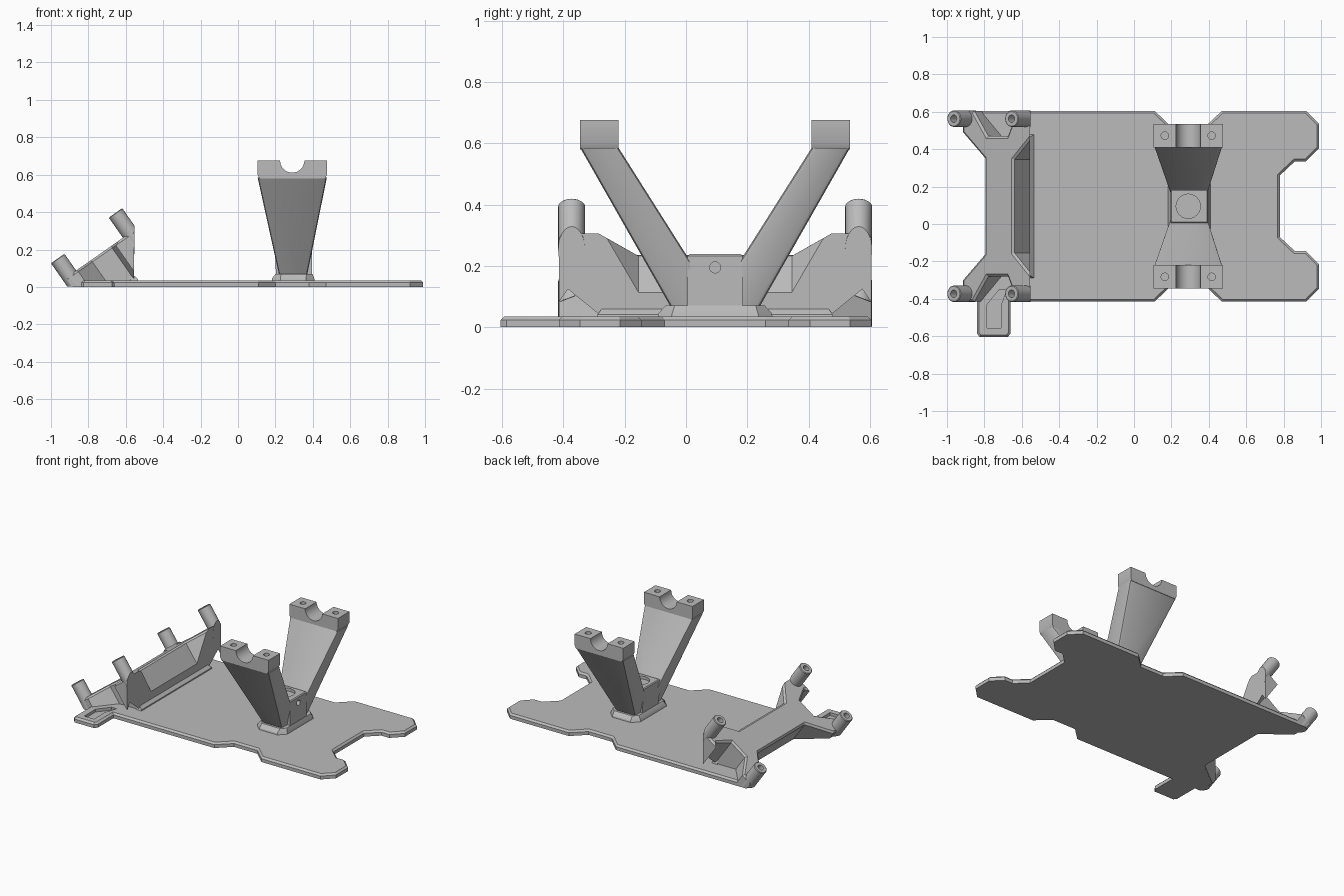
import bpy, bmesh, math
from mathutils import Vector

if "Cube" in bpy.data.objects:
    bpy.data.objects.remove(bpy.data.objects["Cube"])

GREY = (0.5, 0.5, 0.5, 1)
mat = bpy.data.materials.new("grey plastic")
mat.use_nodes = True
mat.diffuse_color = GREY
mat.node_tree.nodes["Principled BSDF"].inputs["Base Color"].default_value = GREY

MID = 0.095            # y of the mirror plane
WALL = -0.555          # x of the bracket's upright face
THICK = 0.035          # plate thickness
UP = Vector((-0.573, 0, 0.819))   # normal of the sloped bracket


def finish(bm, name):
    bmesh.ops.recalc_face_normals(bm, faces=bm.faces)
    me = bpy.data.meshes.new(name)
    bm.to_mesh(me)
    bm.free()
    me.materials.append(mat)
    ob = bpy.data.objects.new(name, me)
    bpy.context.collection.objects.link(ob)
    return ob


def loft(rings, bevel=0):
    """Closed solid through rings of equal point count."""
    bm = bmesh.new()
    loops = [[bm.verts.new(p) for p in r] for r in rings]
    for a, b in zip(loops, loops[1:]):
        for i in range(len(a)):
            j = (i + 1) % len(a)
            bm.faces.new((a[i], a[j], b[j], b[i]))
    bm.faces.new(loops[0])
    top = bm.faces.new(loops[-1])
    bmesh.ops.recalc_face_normals(bm, faces=bm.faces)
    if bevel:
        bmesh.ops.bevel(bm, geom=list(top.edges), offset=bevel, segments=1,
                        affect='EDGES', profile=0.5)
    return bm


def clip(bm, co, normal):
    geom = bm.verts[:] + bm.edges[:] + bm.faces[:]
    bmesh.ops.bisect_plane(bm, geom=geom, plane_co=co, plane_no=normal, clear_outer=True)
    bmesh.ops.holes_fill(bm, edges=[e for e in bm.edges if e.is_boundary], sides=0)


def flat(points, z):
    return [(x, y, z) for x, y in points]


def rect(x0, x1, y0, y1, z):
    return [(x0, y0, z), (x1, y0, z), (x1, y1, z), (x0, y1, z)]


def circle(center, axis, r, n=24):
    axis = Vector(axis).normalized()
    u = Vector((0, 1, 0)) if abs(axis.y) < 0.9 else Vector((1, 0, 0))
    v = axis.cross(u)
    return [Vector(center) + r * (math.cos(t) * u + math.sin(t) * v)
            for t in (2 * math.pi * i / n for i in range(n))]


def cut(ob, bm):
    cutter = finish(bm, "cutter")
    cutter.hide_render = True
    mod = ob.modifiers.new("cut", 'BOOLEAN')
    mod.operation, mod.solver, mod.object = 'DIFFERENCE', 'EXACT', cutter
    bpy.context.view_layer.objects.active = ob
    bpy.ops.object.modifier_apply(modifier=mod.name)
    bpy.data.objects.remove(cutter)


def drill(ob, start, axis, r, depth):
    s, a = Vector(start), Vector(axis)
    cut(ob, loft([circle(s + a * 0.02, a, r), circle(s - a * depth, a, r)]))


# Base plate: mirrored outline with a tab on the front side
half = [(0.78, 0.165), (0.86, 0.24), (0.92, 0.24), (0.99, 0.31), (0.99, 0.44), (0.92, 0.51),
        (0.47, 0.51), (0.38, 0.425), (0.2, 0.425), (0.11, 0.51)]
end = [(-0.88, 0.51), (-0.88, 0.395), (-0.7, 0.255)]
tab = [(-0.84, -0.415), (-0.84, -0.585), (-0.825, -0.605), (-0.675, -0.605),
       (-0.66, -0.585), (-0.66, -0.415)]
outline = [(x, MID + d) for x, d in half + end]
outline += [(x, MID - d) for x, d in reversed(end)]
outline += tab + [(x, MID - d) for x, d in reversed(half)]
plate = finish(loft([flat(outline, 0), flat(outline, THICK)], 0.012), "base_plate")

# Shallow pocket in the tab
pocket = [(-0.785, -0.555), (-0.71, -0.555), (-0.71, -0.43), (-0.68, -0.35),
          (-0.72, -0.35), (-0.785, -0.43)]
cut(plate, loft([flat(pocket, 0.015), flat(pocket, 0.06)]))

# Sloped H-shaped bracket, extruded square to its slope and trimmed
side = [(-0.645, 0.25), (-0.5, 0.43), (-0.5, 0.51), (-0.66, 0.51), (-0.64, 0.48), (-0.68, 0.375),
        (-0.785, 0.375), (-0.86, 0.51), (-0.92, 0.51), (-0.92, 0.395), (-0.8, 0.255)]
plan = [(x, MID + d) for x, d in side] + [(x, MID - d) for x, d in reversed(side)]
top = [Vector((x, y, 0.305 + 0.7 * (x - WALL))) for x, y in plan]
bm = loft([[p - UP * 0.6 for p in top], top], 0.012)
clip(bm, (0, 0, 0.001), (0, 0, -1))
clip(bm, (WALL, 0, 0), (1, 0, 0))
finish(bm, "sloped_bracket")

# Fillet strip where the bracket meets the plate
finish(loft([rect(WALL - 0.02, -0.533, -0.29, 0.48, 0.03),
             rect(WALL - 0.02, -0.535, -0.288, 0.478, 0.042),
             rect(WALL - 0.02, WALL, -0.275, 0.465, 0.06)]), "bracket_fillet")

# Four hollow posts standing square to the slope
for level, x, z in (("upper", -0.655, 0.396), ("lower", -0.964, 0.152)):
    for word, s in (("back", 1), ("front", -1)):
        c = Vector((x, MID + s * 0.468, z))
        levels = [(0.24, 0.044), (0.004, 0.044), (0, 0.04), (0, 0.02), (0.07, 0.02)]
        bm = loft([circle(c - UP * d, UP, r) for d, r in levels])
        clip(bm, (0, 0, 0.002), (0, 0, -1))
        clip(bm, (WALL + 0.001, 0, 0), (1, 0, 0))
        finish(bm, f"{level}_{word}_post")


# Flared foot under the two arms
def octagon(x0, x1, d, c, z):
    return flat([(x0 + c, MID - d), (x1 - c, MID - d), (x1, MID - d + c), (x1, MID + d - c),
                 (x1 - c, MID + d), (x0 + c, MID + d), (x0, MID + d - c), (x0, MID - d + c)], z)


finish(loft([octagon(0.18, 0.41, 0.188, 0.045, 0.03), octagon(0.182, 0.408, 0.185, 0.045, 0.045),
             octagon(0.2, 0.398, 0.162, 0.03, 0.07)]), "arm_foot")

# Centre block with a round recess and a side hole
block = finish(loft([rect(0.205, 0.395, MID - 0.09, MID + 0.09, 0.03),
                     rect(0.195, 0.395, MID - 0.09, MID + 0.09, 0.238)], 0.006), "centre_block")
drill(block, (0.29, MID, 0.238), (0, 0, 1), 0.065, 0.02)
drill(block, (0.395, MID, 0.195), (1, 0, 0), 0.018, 0.06)

# Two leaning arms, each with a saddle head
for word, s in (("back", 1), ("front", -1)):
    arm = loft([rect(0.225, 0.365, MID - s * 0.03, MID + s * 0.13, 0.04),
                rect(0.105, 0.475, MID + s * 0.315, MID + s * 0.44, 0.585)])
    long_edges = [e for e in arm.edges if abs(e.verts[0].co.z - e.verts[1].co.z) > 0.3]
    bmesh.ops.bevel(arm, geom=long_edges, offset=0.014, segments=2, affect='EDGES', profile=0.5)
    finish(arm, f"{word}_arm")

    arc = [(0.29 - 0.065 * math.cos(t), 0.676 - 0.065 * math.sin(t))
           for t in (math.pi * i / 16 for i in range(17))]
    shape = [(0.475, 0.676), (0.475, 0.6), (0.465, 0.58), (0.115, 0.58),
             (0.105, 0.6), (0.105, 0.676)] + arc
    head = finish(loft([[(x, MID + s * d, z) for x, z in shape] for d in (0.315, 0.44)]),
                  f"{word}_saddle_head")
    for x in (0.165, 0.415):
        drill(head, (x, MID + s * 0.3775, 0.676), (0, 0, 1), 0.02, 0.06)

# Smooth the round surfaces, keep the edges sharp
for ob in bpy.context.scene.objects:
    ob.select_set(ob.type == 'MESH')
bpy.context.view_layer.objects.active = plate
bpy.ops.object.shade_smooth_by_angle(angle=math.radians(30))
